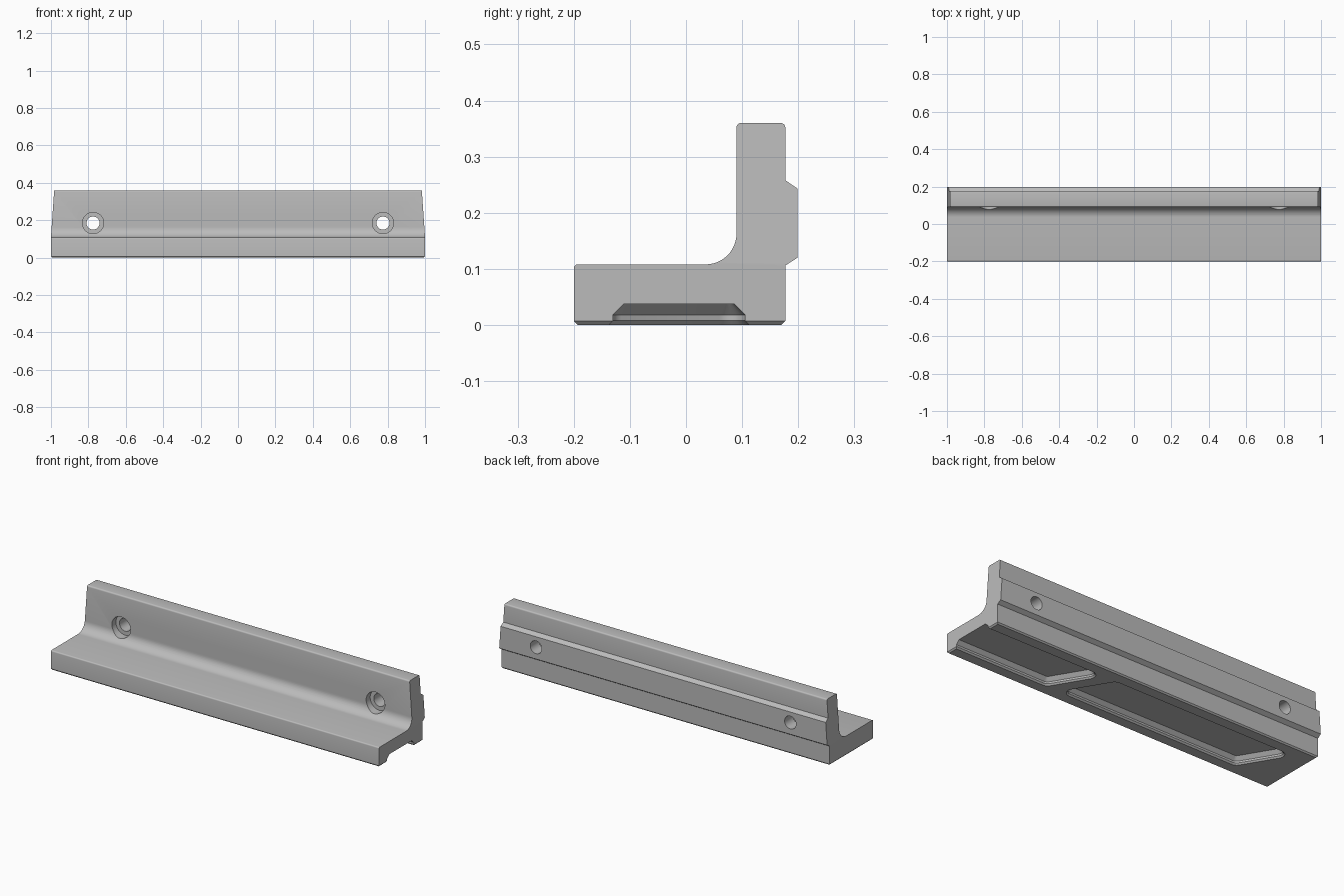
import bpy, bmesh, math
from mathutils import Vector, Matrix

if "Cube" in bpy.data.objects:
    bpy.data.objects.remove(bpy.data.objects["Cube"], do_unlink=True)

grey = bpy.data.materials.new("plain grey")
grey.use_nodes = True
grey.diffuse_color = (0.5, 0.5, 0.5, 1)
grey.node_tree.nodes["Principled BSDF"].inputs["Base Color"].default_value = (0.5, 0.5, 0.5, 1)


def make_object(name, bm):
    bmesh.ops.recalc_face_normals(bm, faces=bm.faces)
    mesh = bpy.data.meshes.new(name)
    bm.to_mesh(mesh)
    bm.free()
    mesh.materials.append(grey)
    obj = bpy.data.objects.new(name, mesh)
    bpy.context.collection.objects.link(obj)
    return obj


def loft(name, rings):
    """Join equal rings of points into a closed solid."""
    bm = bmesh.new()
    loops = [[bm.verts.new(p) for p in ring] for ring in rings]
    n = len(loops[0])
    for a, b in zip(loops, loops[1:]):
        for i in range(n):
            j = (i + 1) % n
            bm.faces.new((a[i], a[j], b[j], b[i]))
    bm.faces.new(loops[0][::-1])
    bm.faces.new(loops[-1])
    return make_object(name, bm)


def round_corners(corners):
    """Replace (y, z, radius, segments) corners by arcs; one segment is a chamfer."""
    out = []
    for i, (y, z, radius, segments) in enumerate(corners):
        p = Vector((y, z))
        if not radius:
            out.append(p)
            continue
        u = (Vector(corners[i - 1][:2]) - p).normalized()
        v = (Vector(corners[(i + 1) % len(corners)][:2]) - p).normalized()
        half = u.angle(v) / 2
        centre = p + (u + v).normalized() * radius / math.sin(half)
        start = p + u * radius / math.tan(half) - centre
        end = p + v * radius / math.tan(half) - centre
        for k in range(segments + 1):
            t = k / segments * (math.pi - 2 * half)
            side = (end - start * math.cos(math.pi - 2 * half)).normalized() * radius
            out.append(centre + start * math.cos(t) + side * math.sin(t))
    return out


# Angle-section body with a rail on the back
profile = round_corners([
    (-0.20, 0, 0.007, 1), (0.177, 0, 0.007, 1),
    (0.177, 0.106, 0, 0), (0.199, 0.12, 0, 0), (0.199, 0.243, 0, 0), (0.177, 0.258, 0, 0),
    (0.177, 0.36, 0.008, 4), (0.09, 0.36, 0.008, 4),
    (0.09, 0.108, 0.055, 12), (-0.20, 0.108, 0.007, 4)])
body = loft("angle_bracket", [[(x, p.x, p.y) for p in profile] for x in (-1.05, 1.05)])

# Front outline that tapers the upright ends and chamfers the lower end edges
right_edge = [(0.983, -0.01), (1, 0.007), (1, 0.11), (0.98, 0.4)]
outline = right_edge + [(-x, z) for x, z in reversed(right_edge)]
trimmer = loft("end_trimmer", [[(x, y, z) for x, z in outline] for y in (-0.3, 0.3)])
cuts = [(trimmer, "INTERSECT")]

# Counterbored screw holes
for x in (-0.775, 0.775):
    for radius, front, back in ((0.057, -0.05, 0.125), (0.035, 0.0, 0.3)):
        bm = bmesh.new()
        place = Matrix.Translation((x, (front + back) / 2, 0.185)) @ Matrix.Rotation(math.pi / 2, 4, "X")
        bmesh.ops.create_cone(bm, cap_ends=True, segments=40, radius1=radius,
                              radius2=radius, depth=back - front, matrix=place)
        cuts.append((make_object("screw_hole_cutter", bm), "DIFFERENCE"))


def pocket_ring(core, radius, z, segments=6):
    """Slanted outline at a given distance around its core corners."""
    ring = []
    for i, p in enumerate(core):
        into = p - core[i - 1]
        away = core[(i + 1) % 4] - p
        outward = math.atan2(-into.x, into.y)
        turn = math.atan2(into.x * away.y - into.y * away.x, into.dot(away))
        for k in range(segments + 1):
            t = outward + turn * k / segments
            ring.append((p.x + radius * math.cos(t), p.y + radius * math.sin(t), z))
    return ring


# Slanted underside pockets, the one on the left running out of the end
slant = 0.105
for low, high in ((-0.74, 0.34), (0.44, 1.5)):
    core = [Vector(c) for c in ((low + 0.015, -0.10), (high - 0.05, -0.10),
                                (high - 0.05 - slant, 0.075), (low + 0.015 - slant, 0.075))]
    rings = [pocket_ring(core, r, z) for r, z in
             ((0.044, -0.006), (0.03, 0.008), (0.03, 0.018), (0.011, 0.037))]
    cuts.append((loft("pocket_cutter", rings), "DIFFERENCE"))

# Cut and clean up
bpy.ops.object.select_all(action="DESELECT")
bpy.context.view_layer.objects.active = body
body.select_set(True)
for cutter, operation in cuts:
    cutter.hide_render = True
    mod = body.modifiers.new("cut", "BOOLEAN")
    mod.operation = operation
    mod.solver = "EXACT"
    mod.object = cutter
    bpy.ops.object.modifier_apply(modifier=mod.name)
    bpy.data.objects.remove(cutter, do_unlink=True)
bpy.ops.object.shade_smooth_by_angle(angle=math.radians(28))
